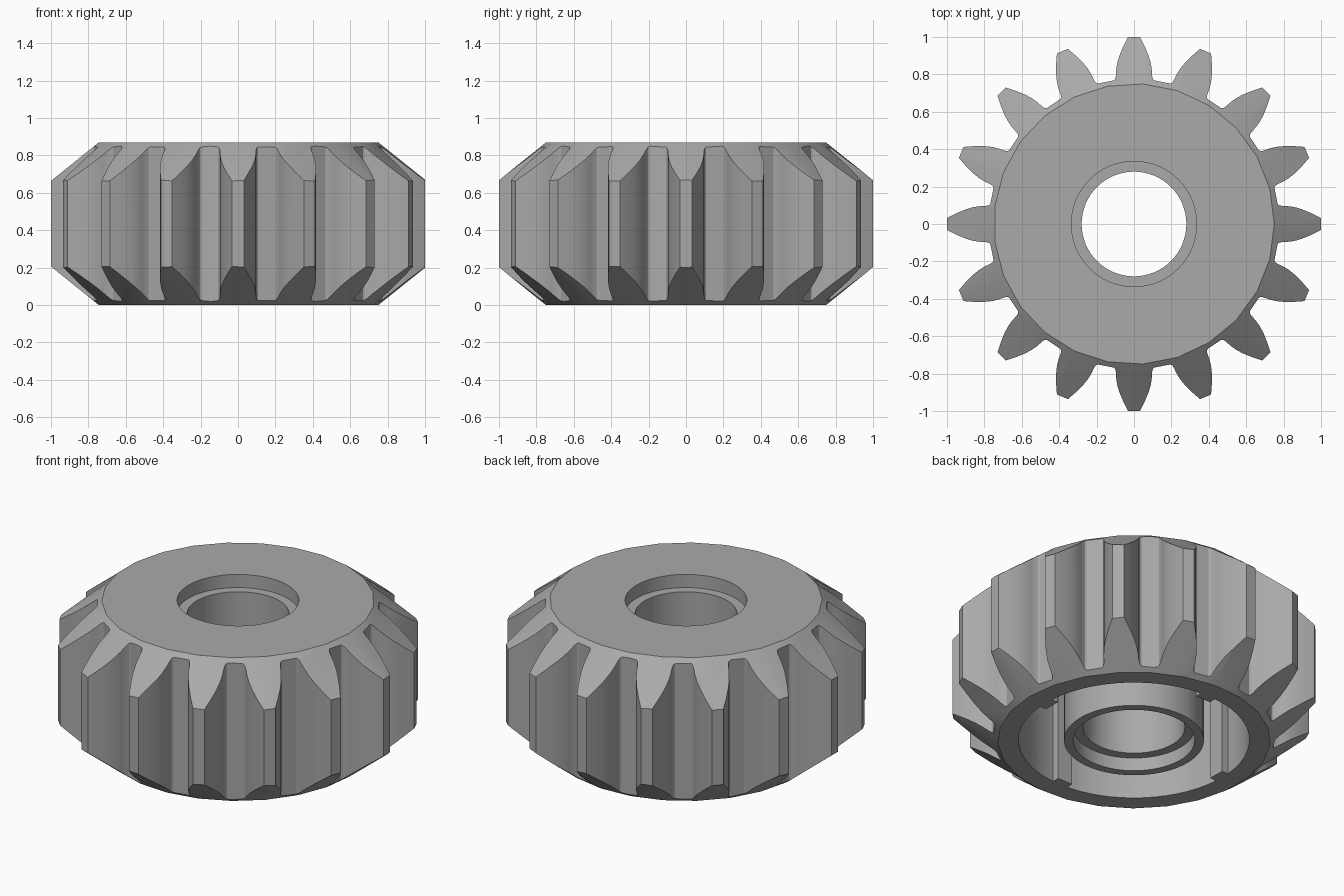
import bpy
import bmesh
import math
from mathutils import Matrix, Vector

TEETH = 16
HEIGHT = 0.87

cube = bpy.data.objects.get("Cube")
if cube:
    bpy.data.objects.remove(cube, do_unlink=True)

# Single plastic colour
grey = bpy.data.materials.new("light_grey")
grey.use_nodes = True
colour = (0.4, 0.4, 0.4, 1)
grey.diffuse_color = colour
grey.node_tree.nodes["Principled BSDF"].inputs["Base Color"].default_value = colour


def finish(name, bm):
    """Turn a bmesh into a linked object."""
    bmesh.ops.remove_doubles(bm, verts=bm.verts[:], dist=1e-5)
    bmesh.ops.recalc_face_normals(bm, faces=bm.faces[:])
    mesh = bpy.data.meshes.new(name)
    bm.to_mesh(mesh)
    bm.free()
    mesh.materials.append(grey)
    obj = bpy.data.objects.new(name, mesh)
    bpy.context.collection.objects.link(obj)
    return obj


def lathe(name, profile, segments):
    """Revolve a closed (radius, height) profile around z."""
    bm = bmesh.new()
    rings = []
    for i in range(segments):
        a = math.tau * i / segments
        rings.append([bm.verts.new((r * math.cos(a), r * math.sin(a), z))
                      for r, z in profile])
    for i, ring in enumerate(rings):
        after = rings[(i + 1) % segments]
        for j in range(len(profile)):
            k = (j + 1) % len(profile)
            if profile[j][0] == 0 and profile[k][0] == 0:
                continue
            bm.faces.new((ring[j], after[j], after[k], ring[k]))
    return finish(name, bm)


def combine(target, tool, operation):
    """Apply a boolean and delete the tool."""
    mod = target.modifiers.new("cut", 'BOOLEAN')
    mod.operation = operation
    mod.solver = 'EXACT'
    mod.object = tool
    bpy.context.view_layer.update()
    evaluated = target.evaluated_get(bpy.context.evaluated_depsgraph_get())
    mesh = bpy.data.meshes.new_from_object(evaluated)
    target.modifiers.clear()
    target.data = mesh
    bpy.data.objects.remove(tool, do_unlink=True)


def toothed_prism():
    """Extrude the tooth outline through the full height."""
    # Half tooth as (radius, half width), root fillet to tip
    flank = [(0.768, 0.108), (0.775, 0.101), (0.79, 0.097), (0.82, 0.096),
             (0.86, 0.09), (0.9, 0.078), (0.95, 0.057), (1.0, 0.032)]
    tooth = [Vector((x, -y, 0)) for x, y in flank]
    tooth += [Vector((x, y, 0)) for x, y in reversed(flank)]
    bm = bmesh.new()
    loop = []
    for i in range(TEETH):
        turn = Matrix.Rotation(math.tau * i / TEETH, 3, 'Z')
        loop += [bm.verts.new(turn @ p - Vector((0, 0, 0.1))) for p in tooth]
    face = bm.faces.new(loop)
    top = bmesh.ops.extrude_face_region(bm, geom=[face])["geom"]
    bmesh.ops.translate(bm, vec=(0, 0, HEIGHT + 0.2),
                        verts=[v for v in top if isinstance(v, bmesh.types.BMVert)])
    return finish("tooth_prism", bm)


def cavity_ribs():
    """Four upright ribs on the cavity wall."""
    bm = bmesh.new()
    for i in range(4):
        turn = Matrix.Rotation(math.tau * i / 4, 4, 'Z')
        place = Matrix.Translation((0.64, 0, 0.4))
        size = Matrix.Diagonal((0.1, 0.1, 1.4, 1))
        bmesh.ops.create_cube(bm, size=1, matrix=turn @ place @ size)
    return finish("cavity_ribs", bm)


# Double-bevelled body, trimmed to the teeth
gear = lathe("gear", [(0, 0), (0.75, 0), (1.1, 0.28), (1.1, HEIGHT - 0.28),
                      (0.75, HEIGHT), (0, HEIGHT)], 25)
combine(gear, toothed_prism(), 'INTERSECT')

# Ring-shaped hollow underneath, leaving the hub and ribs
cavity = lathe("cavity", [(0.385, -0.1), (0.635, -0.1),
                          (0.635, 0.72), (0.385, 0.72)], 64)
combine(cavity, cavity_ribs(), 'DIFFERENCE')
combine(gear, cavity, 'DIFFERENCE')

# Through hole with a shallow counterbore at each end
bore = lathe("bore", [(0, -0.1), (0.335, -0.1), (0.335, 0.08), (0.28, 0.08),
                      (0.28, HEIGHT - 0.08), (0.335, HEIGHT - 0.08),
                      (0.335, HEIGHT + 0.1), (0, HEIGHT + 0.1)], 64)
combine(gear, bore, 'DIFFERENCE')

# Smooth curves, crisp edges
bpy.ops.object.select_all(action='DESELECT')
gear.select_set(True)
bpy.context.view_layer.objects.active = gear
bpy.ops.object.shade_smooth_by_angle(angle=math.radians(30))
